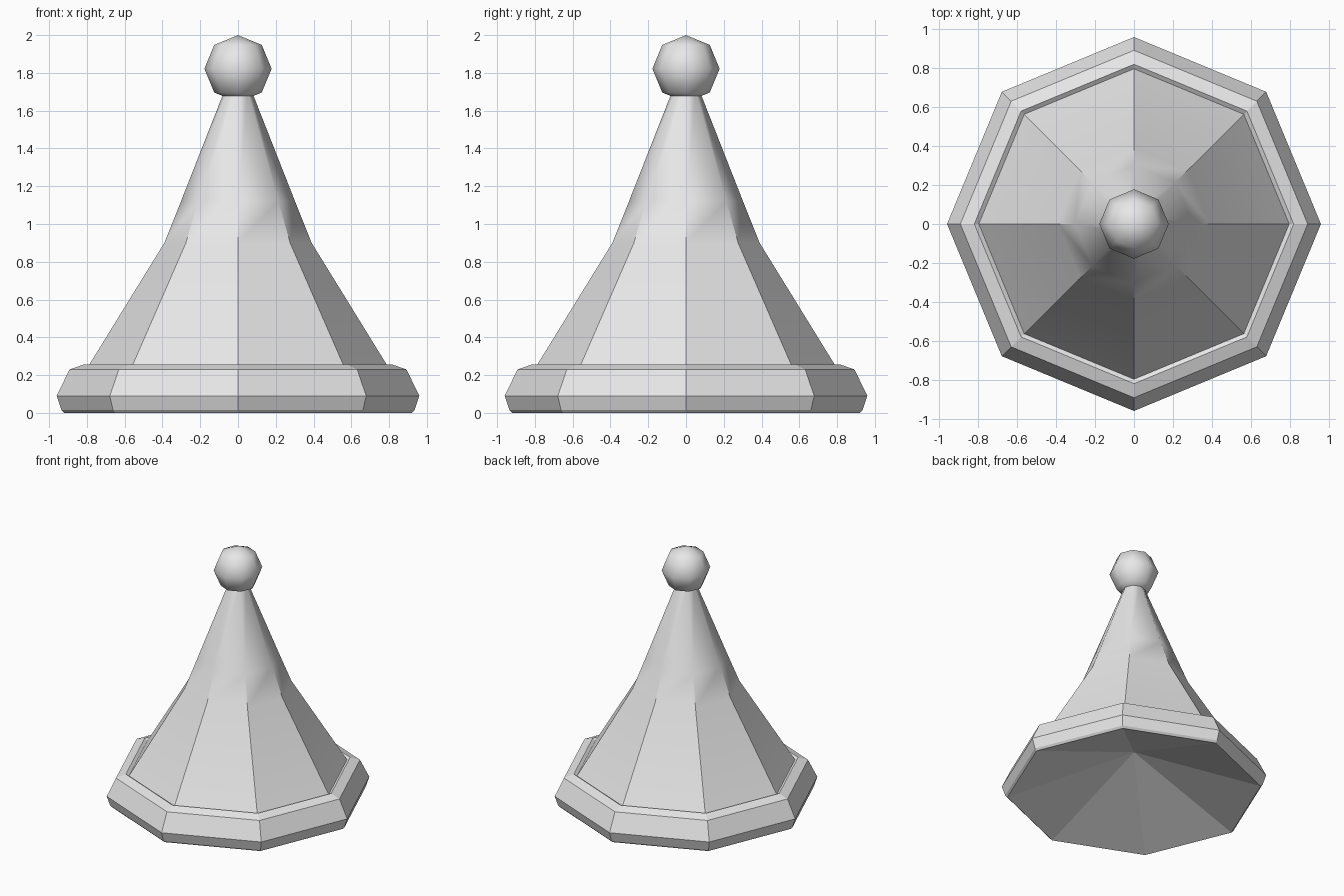
import bpy, bmesh, math

if "Cube" in bpy.data.objects:
    bpy.data.objects.remove(bpy.data.objects["Cube"])

SIDES = 8
stone = bpy.data.materials.new("light grey")
stone.diffuse_color = (0.8, 0.8, 0.8, 1)
stone.use_nodes = True
stone.node_tree.nodes["Principled BSDF"].inputs["Base Color"].default_value = stone.diffuse_color


def lathe(name, profile, smooth_rule=None):
    """Turn an (r, z) profile, listed from bottom/inside to top, about z."""
    bm = bmesh.new()
    rings = []
    for r, z in profile:
        if r == 0:
            rings.append([bm.verts.new((0, 0, z))] * SIDES)
        else:
            rings.append([bm.verts.new((r * math.cos(i * math.tau / SIDES),
                                        r * math.sin(i * math.tau / SIDES), z))
                          for i in range(SIDES)])
    for a, b in zip(rings, rings[1:]):
        for i in range(SIDES):
            j = (i + 1) % SIDES
            corners = list(dict.fromkeys((a[i], a[j], b[j], b[i])))
            bm.faces.new(corners).smooth = smooth_rule is not None
    if smooth_rule:
        for e in bm.edges:
            e.smooth = smooth_rule(e)
    me = bpy.data.meshes.new(name)
    bm.to_mesh(me)
    bm.free()
    me.materials.append(stone)
    ob = bpy.data.objects.new(name, me)
    bpy.context.collection.objects.link(ob)
    return ob


# Eaves: hollow underside, bevelled outer rim, small inner lip
lathe("eaves_rim", [(0, 0.33), (0.92, 0.0), (0.935, 0.015), (0.96, 0.09),
                    (0.892, 0.23), (0.82, 0.255), (0.79, 0.235)])

# Spire: crisp ribs low down, smooth toward the tip
def spire_smooth(e):
    z0, z1 = (v.co.z for v in e.verts)
    return abs(z0 - z1) < 0.01 or max(z0, z1) > 1.2

lathe("spire", [(0.80, 0.235), (0.39, 0.9), (0.302, 1.12), (0.07, 1.71)], spire_smooth)

# Ball finial
R, CZ = 0.178, 1.822
ball = [(0 if k in (0, 4) else R * math.sin(k * math.pi / 4),
         CZ - R * math.cos(k * math.pi / 4)) for k in range(5)]
lathe("ball_finial", ball, lambda e: True)
